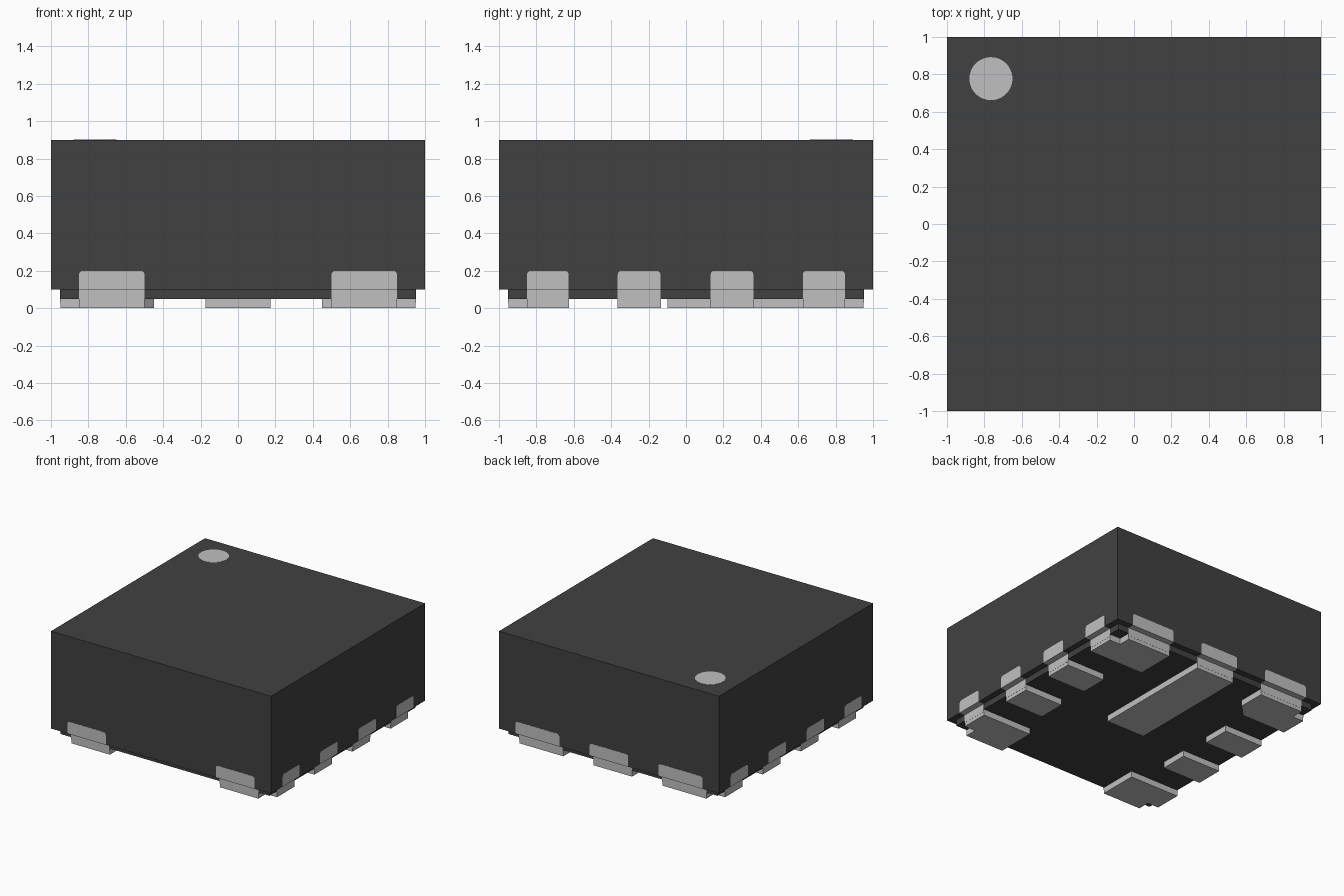
import bpy, bmesh, math
from mathutils import Matrix, Vector

if "Cube" in bpy.data.objects:
    bpy.data.objects.remove(bpy.data.objects["Cube"], do_unlink=True)


def material(name, value, rough):
    m = bpy.data.materials.new(name)
    m.use_nodes = True
    col = (value, value, value, 1)
    m.diffuse_color = col
    bsdf = m.node_tree.nodes["Principled BSDF"]
    bsdf.inputs["Base Color"].default_value = col
    bsdf.inputs["Roughness"].default_value = rough
    return m


DARK = material("charcoal_plastic", 0.053, 0.7)
METAL = material("light_metal", 0.53, 0.5)


def prism(name, outline, low, high, mat, matrix=Matrix()):
    """Extrude a flat outline from low to high along local z."""
    bm = bmesh.new()
    face = bm.faces.new([bm.verts.new((x, y, low)) for x, y in outline])
    ext = bmesh.ops.extrude_face_region(bm, geom=[face])
    top = [v for v in ext["geom"] if isinstance(v, bmesh.types.BMVert)]
    bmesh.ops.translate(bm, verts=top, vec=(0, 0, high - low))
    bm.transform(matrix)
    bmesh.ops.recalc_face_normals(bm, faces=bm.faces)
    me = bpy.data.meshes.new(name)
    bm.to_mesh(me)
    bm.free()
    me.materials.append(mat)
    ob = bpy.data.objects.new(name, me)
    bpy.context.collection.objects.link(ob)
    return ob


def rect(x0, x1, y0, y1):
    return [(x0, y0), (x1, y0), (x1, y1), (x0, y1)]


def round_top(x0, x1, y0, y1, r=0.02):
    """Rectangle with its two upper corners rounded."""
    pts = [(x0, y0), (x1, y0)]
    for cx, start in ((x1 - r, 0), (x0 + r, 90)):
        for i in range(5):
            a = math.radians(start + i * 22.5)
            pts.append((cx + r * math.cos(a), y1 - r + r * math.sin(a)))
    return pts


def side_frame(normal):
    """Local x runs along the wall, local y is up, local z points outward."""
    n = Vector(normal)
    up = Vector((0, 0, 1))
    return Matrix((up.cross(n), up, n)).transposed().to_4x4()


# Package body with a slightly smaller base step
prism("body", rect(-1, 1, -1, 1), 0.1, 0.9, DARK)
prism("body_base", rect(-0.95, 0.95, -0.95, 0.95), 0.05, 0.1, DARK)

# Round orientation marker on the top
dot = [(-0.765 + 0.115 * math.cos(i * math.tau / 48),
        0.777 + 0.115 * math.sin(i * math.tau / 48)) for i in range(48)]
prism("orientation_dot", dot, 0.898, 0.902, METAL)

# Corner pads, notched at the outer corner; one back pad has a cut inner corner
for sx, xname in ((-1, "right"), (1, "left")):
    for sy, yname in ((-1, "front"), (1, "back")):
        inner = 0.45 if sy > 0 else 0.5
        pts = [(0.95, 0.625), (0.95, 0.85), (0.85, 0.85), (0.85, 0.95), (inner, 0.95)]
        if sx < 0 and sy > 0:
            pts += [(inner, 0.725), (inner + 0.1, 0.625)]
        else:
            pts += [(inner, 0.625)]
        prism(f"corner_pad_{yname}_{xname}", [(sx * x, sy * y) for x, y in pts],
              0, 0.051, METAL)
    # Small pads along each side
    for i, y in enumerate((-0.25, 0.245)):
        x0, x1 = sorted((sx * 0.6, sx * 0.95))
        prism(f"side_pad_{xname}_{i + 1}", rect(x0, x1, y - 0.115, y + 0.115),
              0, 0.051, METAL)

# Long centre pad reaching the back edge
prism("centre_pad", rect(-0.175, 0.175, -0.1, 0.95), 0, 0.051, METAL)

# Wall terminals: a rounded plate on the wall and a short leg on the base step
side_spans = [(-0.85, -0.628), (-0.365, -0.137), (0.132, 0.36), (0.625, 0.85)]
walls = {
    "front": ((0, -1, 0), [(-0.85, -0.5), (0.5, 0.85)]),
    "back": ((0, 1, 0), [(-0.85, -0.45), (-0.175, 0.175), (0.45, 0.85)]),
    "left": ((1, 0, 0), side_spans),
    "right": ((-1, 0, 0), [(-b, -a) for a, b in side_spans]),
}
for wall, (normal, spans) in walls.items():
    frame = side_frame(normal)
    for i, (a, b) in enumerate(spans):
        prism(f"terminal_plate_{wall}_{i + 1}", round_top(a, b, 0.099, 0.2),
              0.94, 1.001, METAL, frame)
        prism(f"terminal_leg_{wall}_{i + 1}", rect(a, b, 0.03, 0.11),
              0.90, 0.951, METAL, frame)
